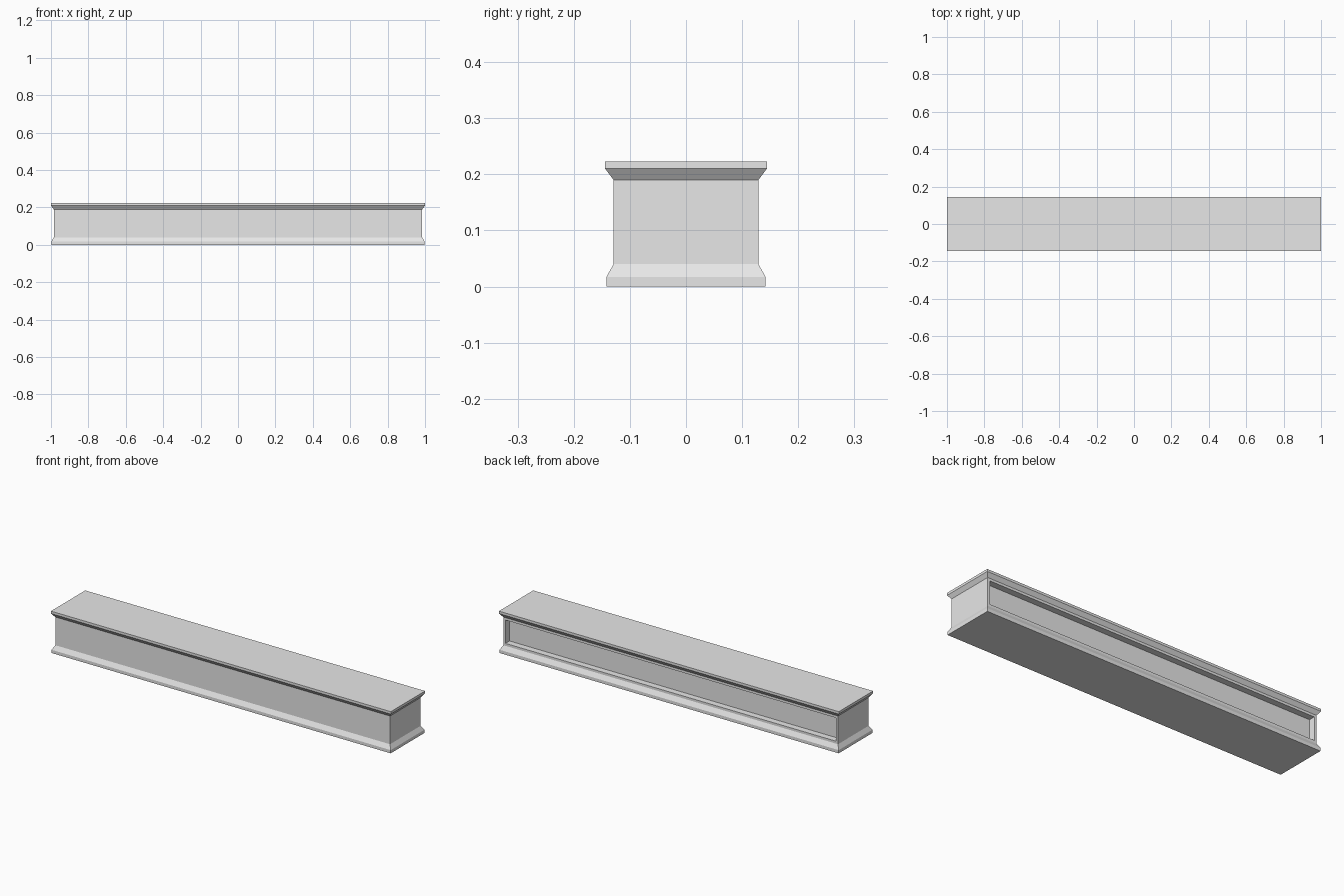
import bpy, bmesh

if "Cube" in bpy.data.objects:
    bpy.data.objects.remove(bpy.data.objects["Cube"])

mat = bpy.data.materials.new("light grey")
mat.diffuse_color = (0.8, 0.8, 0.8, 1)
mat.use_nodes = True
mat.node_tree.nodes["Principled BSDF"].inputs["Base Color"].default_value = mat.diffuse_color

# half width in x, half depth in y, height: moulded outline from foot to cap
PROFILE = [
    (0.998, 0.142, 0.0), (0.998, 0.142, 0.017),    # foot
    (0.985, 0.129, 0.040), (0.985, 0.129, 0.190),  # body
    (1.0, 0.144, 0.210), (1.0, 0.144, 0.223),      # cap
]

bm = bmesh.new()
rings = []
for hx, hy, z in PROFILE:
    rings.append([bm.verts.new((sx * hx, sy * hy, z))
                  for sx, sy in ((-1, -1), (1, -1), (1, 1), (-1, 1))])

# side walls, with the back of the body remembered for the panel
back = None
for k, (a, b) in enumerate(zip(rings, rings[1:])):
    for i in range(4):
        j = (i + 1) % 4
        face = bm.faces.new((a[i], a[j], b[j], b[i]))
        if k == 2 and i == 2:
            back = face
bm.faces.new(rings[0][::-1])
bm.faces.new(rings[-1])
bm.normal_update()

# recessed panel in the back
bmesh.ops.inset_region(bm, faces=[back], thickness=0.013, use_even_offset=True)
bmesh.ops.inset_region(bm, faces=[back], thickness=0.0, depth=0.0)
for v in back.verts:
    v.co.y -= 0.034
bmesh.ops.recalc_face_normals(bm, faces=bm.faces)

mesh = bpy.data.meshes.new("moulded_beam")
bm.to_mesh(mesh)
bm.free()
mesh.materials.append(mat)
beam = bpy.data.objects.new("moulded_beam", mesh)
bpy.context.collection.objects.link(beam)
